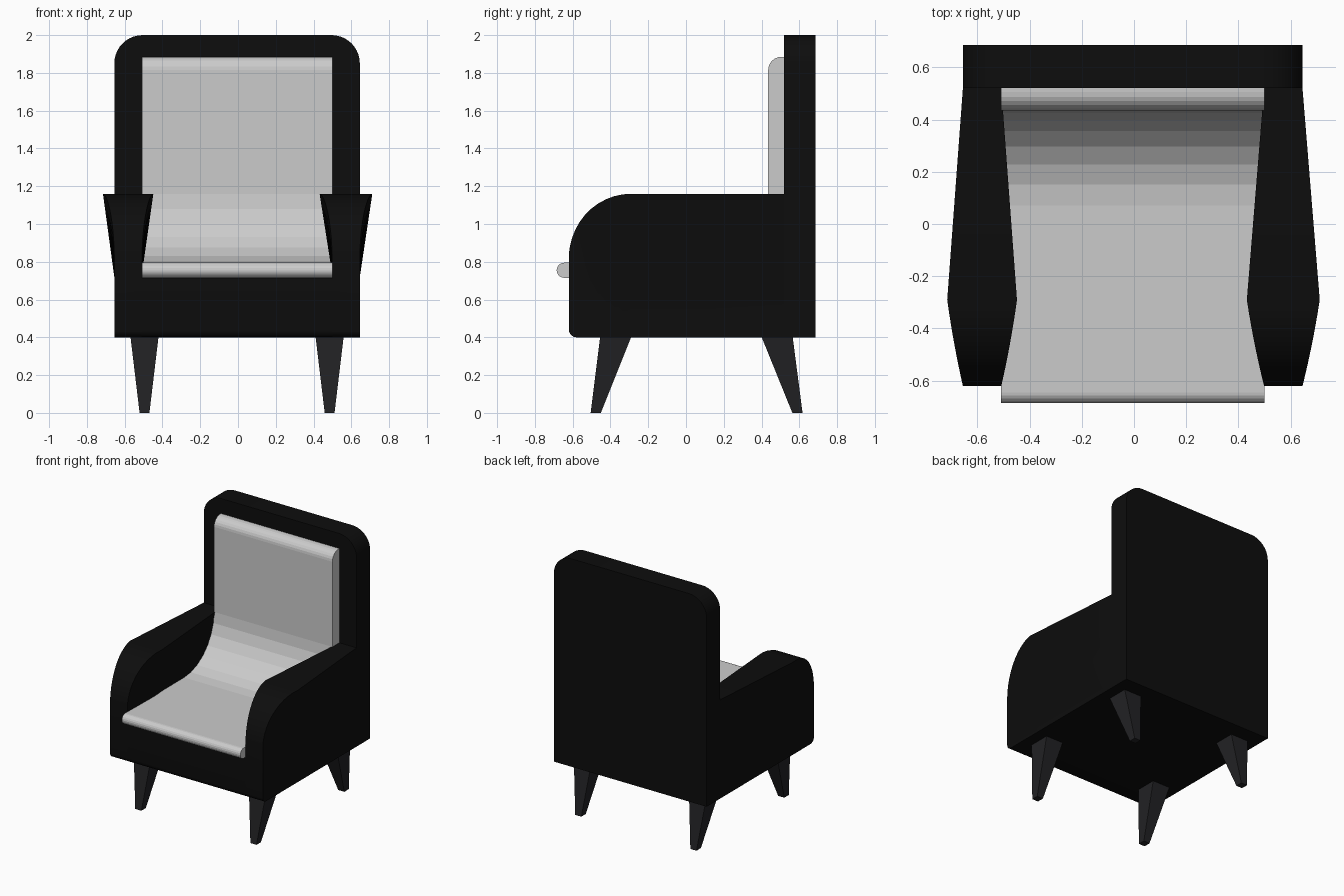
import bpy, bmesh, math

if "Cube" in bpy.data.objects:
    bpy.data.objects.remove(bpy.data.objects["Cube"])

CX = -0.005  # body centre line


def material(name, rgb):
    m = bpy.data.materials.new(name)
    m.diffuse_color = (*rgb, 1)
    m.use_nodes = True
    m.node_tree.nodes["Principled BSDF"].inputs["Base Color"].default_value = m.diffuse_color
    return m


BLACK = material("black_fabric", (0.004, 0.004, 0.004))
PALE = material("pale_fabric", (0.71, 0.69, 0.71))
DARK = material("dark_wood", (0.016, 0.016, 0.018))


def arc(cx, cy, rx, ry, a0, a1, n):
    """Points on an ellipse arc, angles in degrees."""
    angles = [math.radians(a0 + (a1 - a0) * i / n) for i in range(n + 1)]
    return [(cx + rx * math.cos(a), cy + ry * math.sin(a)) for a in angles]


def loft(name, rings, mat, smooth=False):
    """Skin a list of equal-length rings and cap both ends."""
    bm = bmesh.new()
    vr = [[bm.verts.new(p) for p in r] for r in rings]
    n = len(vr[0])
    for a, b in zip(vr, vr[1:]):
        for i in range(n):
            j = (i + 1) % n
            bm.faces.new((a[i], a[j], b[j], b[i]))
    bm.faces.new(vr[0])
    bm.faces.new(vr[-1])
    bmesh.ops.recalc_face_normals(bm, faces=bm.faces[:])
    me = bpy.data.meshes.new(name)
    bm.to_mesh(me)
    bm.free()
    ob = bpy.data.objects.new(name, me)
    bpy.context.collection.objects.link(ob)
    me.materials.append(mat)
    if smooth:
        bpy.ops.object.select_all(action='DESELECT')
        ob.select_set(True)
        bpy.context.view_layer.objects.active = ob
        bpy.ops.object.shade_smooth_by_angle(angle=math.radians(30))
    return ob


# backrest: panel with rounded top corners
back = [(CX - 0.65, 0.4), (CX + 0.65, 0.4)]
back += arc(CX + 0.5, 1.85, 0.15, 0.15, 0, 90, 10)
back += arc(CX - 0.5, 1.85, 0.15, 0.15, 90, 180, 10)
loft("backrest", [[(x, y, z) for x, z in back] for y in (0.52, 0.685)], BLACK, True)

# base under the seat, front lower edge rounded
base = [(0.52, 0.4)] + arc(-0.58, 0.44, 0.04, 0.04, 270, 180, 4)
base += [(-0.62, 0.715), (0.52, 0.715)]
loft("base", [[(x, y, z) for y, z in base] for x in (CX - 0.505, CX + 0.505)], BLACK, True)


# arms: columns from back to front, flaring outwards and inwards at the top
def arm(name, side, flare):
    rings = []
    ys = [0.52, -0.29] + [-0.29 - 0.33 * math.sin(math.radians(a)) for a in range(8, 91, 8)]
    ys += [-0.618, -0.62]
    for y in ys:
        d = min(max((-0.29 - y) / 0.33, 0), 1)
        top = 0.82 + 0.34 * math.sqrt(1 - d * d)
        g = (0.52 - y) / 0.81 if y >= -0.29 else (1 - d) * (1 + 0.25 * d)
        e = max(-0.58 - y, 0)
        low = 0.44 - math.sqrt(max(0.0016 - e * e, 0))
        out, inn, f = 0.65, 0.503, flare * g
        ring = [(out, low), (out, 0.72), (out + f, top),
                (inn - f, top), (inn, 0.74), (inn, low)]
        rings.append([(CX + side * x, y, z) for x, z in ring])
    loft(name, rings, BLACK, True)


arm("left_arm", -1, 0.06)
arm("right_arm", 1, 0.066)

# one-piece cushion: seat nose, curved transition, backrest pad
pad = arc(-0.645, 0.755, 0.04, 0.04, 270, 90, 10)
pad += arc(0.07, 1.16, 0.365, 0.365, -90, 0, 7)
pad += arc(0.505, 1.815, 0.07, 0.07, 180, 90, 6)
pad += [(0.52, 1.885)]
pad += arc(0.07, 1.16, 0.45, 0.445, 0, -90, 7)
loft("cushion", [[(x, y, z) for y, z in pad] for x in (CX - 0.504, CX + 0.504)], PALE)

# splayed tapering square legs
for xn, x in (("left", CX - 0.49), ("right", CX + 0.49)):
    for yn, y0, y1 in (("front", -0.478, -0.373), ("rear", 0.59, 0.483)):
        rings = []
        for z, y, hx, hy in ((0, y0, 0.026, 0.027), (0.4, y1, 0.074, 0.082)):
            rings.append([(x - hx, y - hy, z), (x + hx, y - hy, z),
                          (x + hx, y + hy, z), (x - hx, y + hy, z)])
        loft(f"{yn}_{xn}_leg", rings, DARK)
